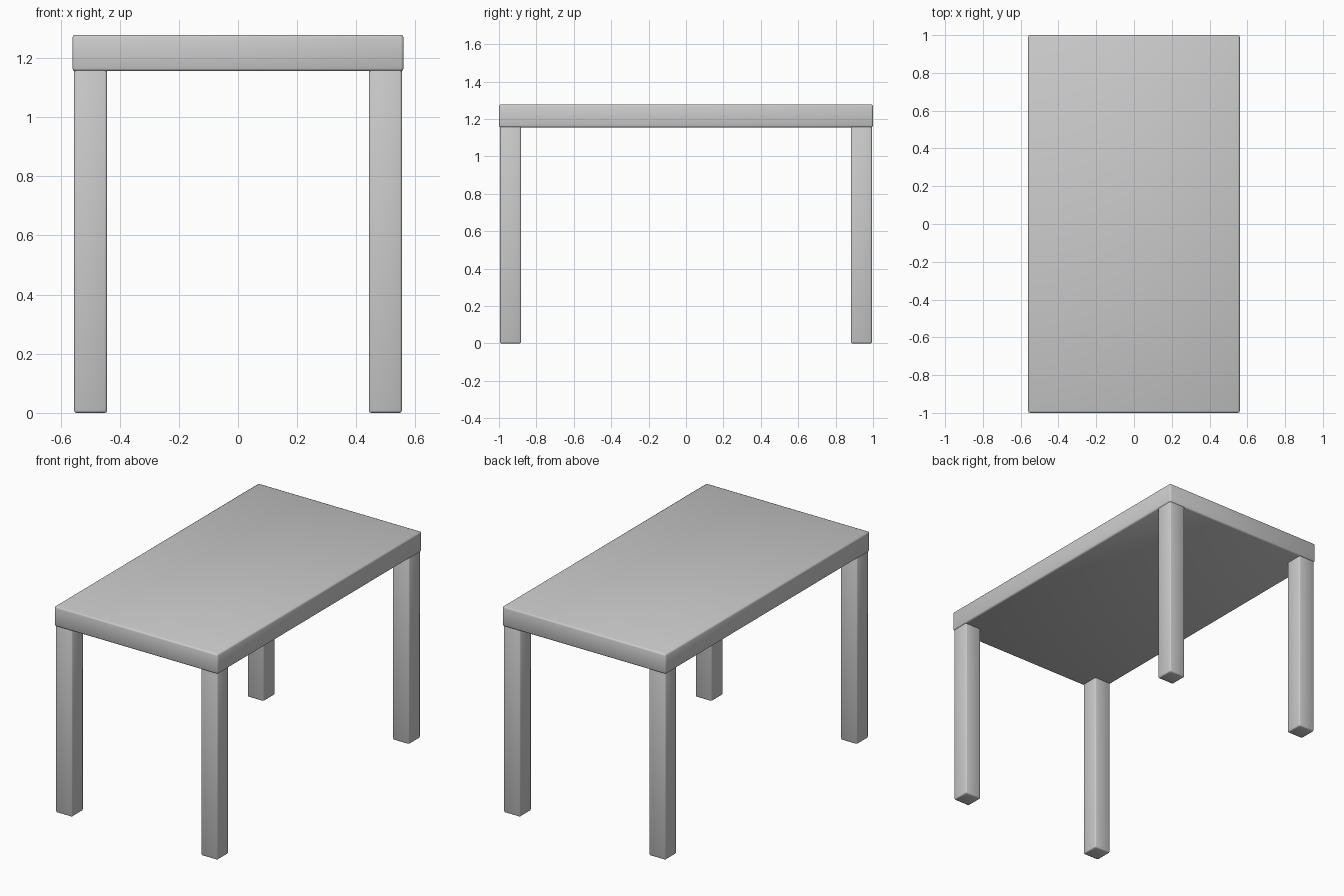
import bpy

if "Cube" in bpy.data.objects:
    bpy.data.objects.remove(bpy.data.objects["Cube"])


def soft_box(name, lo, hi, bevel):
    """Box between two corners with small, smooth-shaded chamfers."""
    bpy.ops.mesh.primitive_cube_add(
        size=1, location=[(a + b) / 2 for a, b in zip(lo, hi)])
    obj = bpy.context.object
    obj.name = name
    obj.scale = [b - a for a, b in zip(lo, hi)]
    bpy.ops.object.transform_apply(location=False, rotation=False, scale=True)
    mod = obj.modifiers.new("Bevel", 'BEVEL')
    mod.width = bevel
    mod.segments = 2
    bpy.ops.object.shade_smooth()
    return obj


# Table top
soft_box("table_top", (-0.56, -1.0, 1.155), (0.56, 1.0, 1.278), 0.01)

# Four legs, flush with the corners of the top
for y_name, sy in (("front", -1), ("back", 1)):
    for x_name, sx in (("left", -1), ("right", 1)):
        x, y, h = sx * 0.4985, sy * 0.938, 0.056
        soft_box(f"{y_name}_{x_name}_leg",
                 (x - h, y - h, 0.0), (x + h, y + h, 1.165), 0.008)
